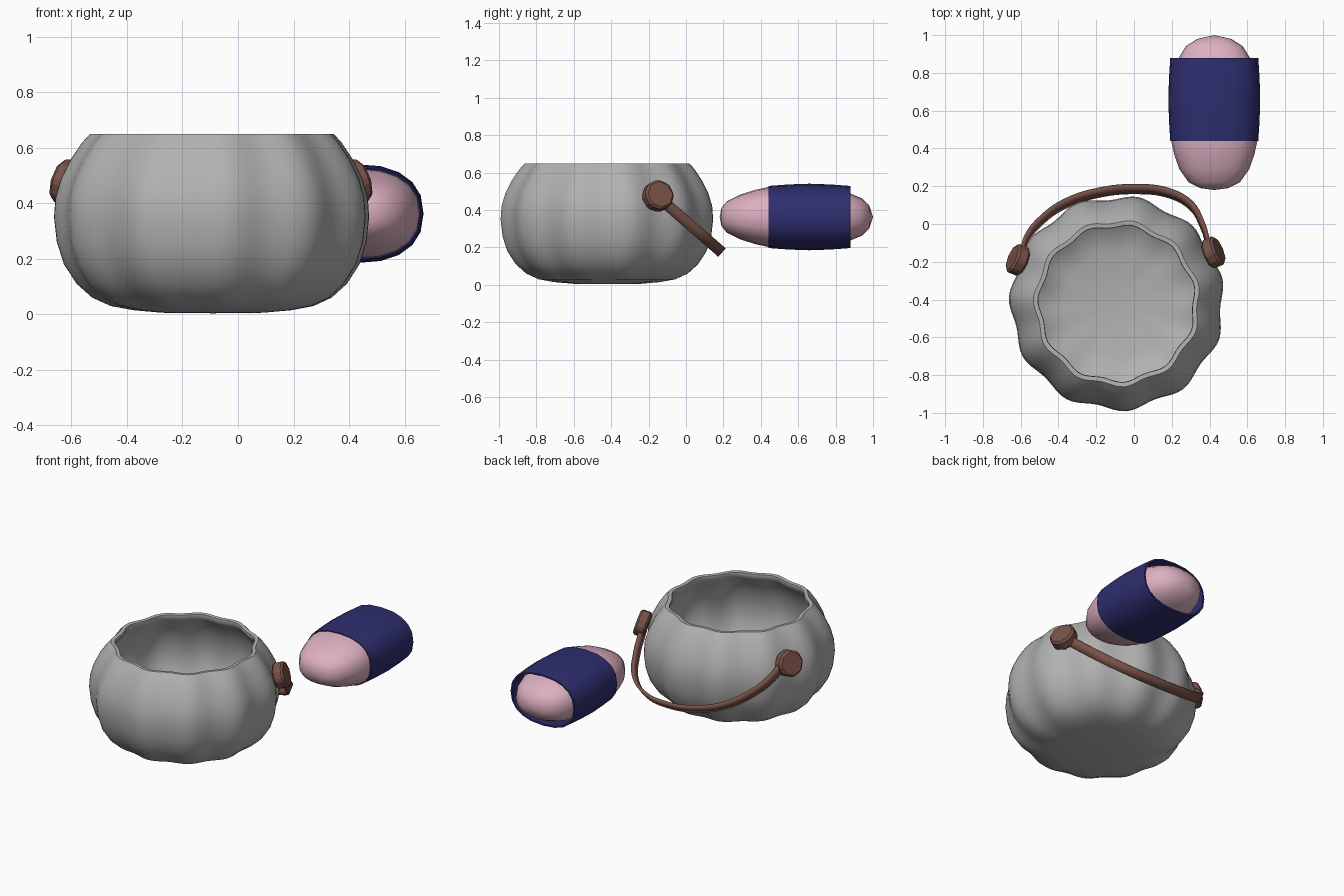
import bpy, bmesh, math
from mathutils import Vector, Matrix

if "Cube" in bpy.data.objects:
    bpy.data.objects.remove(bpy.data.objects["Cube"], do_unlink=True)


def material(name, rgb):
    m = bpy.data.materials.new(name)
    m.use_nodes = True
    m.diffuse_color = (*rgb, 1)
    m.node_tree.nodes["Principled BSDF"].inputs["Base Color"].default_value = (*rgb, 1)
    return m


grey = material("grey", (0.44, 0.44, 0.44))
brown = material("brown", (0.19, 0.085, 0.065))
pink = material("pink", (0.72, 0.43, 0.53))
navy = material("navy", (0.027, 0.027, 0.16))


def select(ob):
    bpy.ops.object.select_all(action='DESELECT')
    ob.select_set(True)
    bpy.context.view_layer.objects.active = ob


def smooth(ob, degrees):
    select(ob)
    bpy.ops.object.shade_smooth_by_angle(angle=math.radians(degrees))


def loft(name, rings, mat, angle=50):
    """Skin a list of equal rings of points; collapsed rings become poles."""
    bm = bmesh.new()
    loops = [[bm.verts.new(p) for p in ring] for ring in rings]
    for a, b in zip(loops, loops[1:]):
        n = len(a)
        for i in range(n):
            j = (i + 1) % n
            bm.faces.new((a[i], a[j], b[j], b[i]))
    bmesh.ops.remove_doubles(bm, verts=bm.verts, dist=1e-5)
    bmesh.ops.recalc_face_normals(bm, faces=bm.faces)
    me = bpy.data.meshes.new(name)
    bm.to_mesh(me)
    bm.free()
    me.materials.append(mat)
    ob = bpy.data.objects.new(name, me)
    bpy.context.collection.objects.link(ob)
    smooth(ob, angle)
    return ob


# Lobed bowl: outer wall, rim, then inner wall
LOBES, SEGMENTS = 11, 110
outer = [(0, 0.004), (0.18, 0.006), (0.28, 0.015), (0.36, 0.03), (0.425, 0.06),
         (0.48, 0.11), (0.525, 0.18), (0.55, 0.26), (0.56, 0.35), (0.555, 0.42),
         (0.535, 0.49), (0.50, 0.56), (0.46, 0.62), (0.433, 0.65)]
inner = [(0.41, 0.648), (0.408, 0.63), (0.43, 0.60), (0.47, 0.55), (0.505, 0.48),
         (0.53, 0.38), (0.525, 0.28), (0.48, 0.17), (0.40, 0.085), (0.28, 0.05), (0, 0.04)]


def bowl_ring(r, z):
    ring = []
    for i in range(SEGMENTS):
        a = math.tau * i / SEGMENTS
        w = r * (1 + 0.024 * math.cos(LOBES * (a + math.radians(85))))
        ring.append((-0.09 + w * math.cos(a), -0.42 + w * math.sin(a), z))
    return ring


loft("bowl", [bowl_ring(r, z) for r, z in outer + inner], grey)

# Eight-sided knobs on both sides of the bowl
for side, x, y in (("left", 0.42, -0.15), ("right", -0.615, -0.19)):
    axis = Vector((math.copysign(0.9, x), 0.38, 0.3))
    bpy.ops.mesh.primitive_cylinder_add(vertices=8, radius=0.085, depth=0.07)
    knob = bpy.context.object
    knob.name = side + "_handle_knob"
    knob.matrix_world = (Matrix.Translation((x, y, 0.475))
                         @ axis.to_track_quat('Z', 'Y').to_matrix().to_4x4())
    knob.data.materials.append(brown)
    bevel = knob.modifiers.new("edge", 'BEVEL')
    bevel.width = 0.012
    bevel.segments = 1

# Flat strap handle, drawn in its own plane and swung down behind the bowl
tilt = math.radians(41)
path = [(-0.595, -0.17), (-0.57, -0.08), (-0.49, 0.02), (-0.36, 0.11), (-0.19, 0.165),
        (0.01, 0.185), (0.18, 0.165), (0.30, 0.10), (0.36, 0.0), (0.40, -0.13)]
curve = bpy.data.curves.new("handle_strap", 'CURVE')
curve.dimensions = '2D'
curve.fill_mode = 'NONE'
curve.extrude = 0.03
curve.resolution_u = 5
spline = curve.splines.new('BEZIER')
spline.bezier_points.add(len(path) - 1)
for point, (x, y) in zip(spline.bezier_points, path):
    point.co = (x, (y + 0.155) / math.cos(tilt), 0)
    point.handle_left_type = point.handle_right_type = 'AUTO'
strap = bpy.data.objects.new("handle_strap", curve)
bpy.context.collection.objects.link(strap)
strap.location = (0, -0.155, 0.475)
strap.rotation_euler = (-tilt, 0, 0)
curve.materials.append(brown)
select(strap)
bpy.ops.object.convert(target='MESH')
strap = bpy.context.object
solid = strap.modifiers.new("thickness", 'SOLIDIFY')
solid.thickness = 0.02
solid.offset = 0
smooth(strap, 35)


# Rounded roll and the open sleeve around it
def oval_ring(y, half_x, half_z, n=20):
    ring = []
    for i in range(n):
        a = math.tau * i / n
        c, s = math.cos(a), math.sin(a)
        ring.append((0.425 + half_x * math.copysign(abs(c) ** 0.85, c), y,
                     0.363 + half_z * math.copysign(abs(s) ** 0.85, s)))
    return ring


roll = [(0.18, 0, 0), (0.19, 0.075, 0.05), (0.22, 0.135, 0.085), (0.29, 0.185, 0.12),
        (0.37, 0.213, 0.145), (0.44, 0.228, 0.16), (0.65, 0.229, 0.162), (0.80, 0.215, 0.148),
        (0.88, 0.188, 0.125), (0.94, 0.152, 0.10), (0.98, 0.09, 0.06), (1.0, 0, 0)]
loft("roll", [oval_ring(*s) for s in roll], pink, 70)

sleeve_outer = [(0.44, 0.233, 0.166), (0.55, 0.24, 0.174), (0.66, 0.243, 0.178),
                (0.77, 0.24, 0.174), (0.88, 0.233, 0.166)]
sleeve_inner = [(y, a - 0.01, b - 0.01) for y, a, b in reversed(sleeve_outer)]
loft("sleeve", [oval_ring(*s) for s in sleeve_outer + sleeve_inner + sleeve_outer[:1]], navy)
